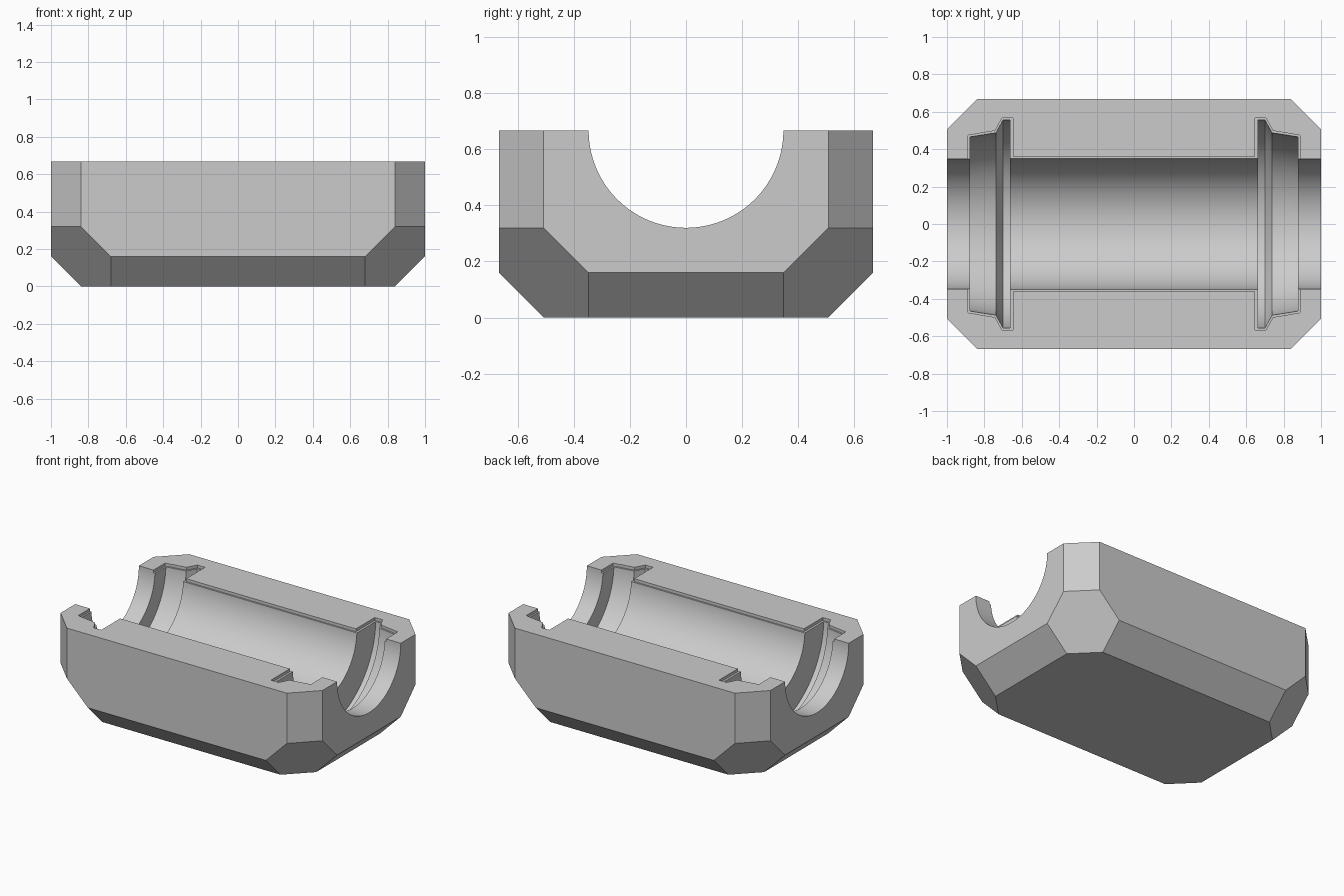
import bpy
import bmesh
import math

if "Cube" in bpy.data.objects:
    bpy.data.objects.remove(bpy.data.objects["Cube"], do_unlink=True)

HX, HY, TOP = 1.0, 0.667, 0.667
C = 0.16          # chamfer size
SEGMENTS = 128

grey = bpy.data.materials.new("light_grey")
grey.use_nodes = True
colour = (0.6, 0.6, 0.6, 1)
grey.diffuse_color = colour
grey.node_tree.nodes["Principled BSDF"].inputs["Base Color"].default_value = colour


def make_object(name, bm):
    bmesh.ops.recalc_face_normals(bm, faces=bm.faces[:])
    mesh = bpy.data.meshes.new(name)
    bm.to_mesh(mesh)
    bm.free()
    mesh.materials.append(grey)
    obj = bpy.data.objects.new(name, mesh)
    bpy.context.collection.objects.link(obj)
    return obj


def mirrored(half):
    """Profile from the +x end to its mirror at the -x end."""
    return half + [(-x, r) for x, r in reversed(half)]


# Block with chamfered sides and bottom, and six-sided corner cuts
bm = bmesh.new()
insets = [(C, 0, 2 * C), (0, C, 2 * C), (0, 2 * C, C),
          (C, 2 * C, 0), (2 * C, C, 0), (2 * C, 0, C),
          (C, 0, TOP), (0, C, TOP)]
for sx in (-1, 1):
    for sy in (-1, 1):
        for a, b, z in insets:
            bm.verts.new((sx * (HX - a), sy * (HY - b), z))
bmesh.ops.convex_hull(bm, input=bm.verts[:])
bmesh.ops.dissolve_limit(bm, angle_limit=0.01, verts=bm.verts[:], edges=bm.edges[:])
block = make_object("half_mould_block", bm)

# Turned cavity: end bores, tapered grooves and the long middle bore
profile = mirrored([(1.1, 0.347), (0.877, 0.347), (0.877, 0.466), (0.738, 0.488),
                    (0.70, 0.556), (0.663, 0.556), (0.663, 0.35)])
bm = bmesh.new()
rings = []
for x, r in profile:
    ring = []
    for i in range(SEGMENTS):
        t = 2 * math.pi * (i + 0.5) / SEGMENTS
        ring.append(bm.verts.new((x, r * math.cos(t), TOP + r * math.sin(t))))
    rings.append(ring)
for a, b in zip(rings, rings[1:]):
    for i in range(SEGMENTS):
        j = (i + 1) % SEGMENTS
        bm.faces.new((a[i], a[j], b[j], b[i]))
bm.faces.new(rings[0])
bm.faces.new(rings[-1])
cavity = make_object("cavity_cutter", bm)

# Shallow ledge that follows the cavity outline on the top face
outline = mirrored([(0.888, 0.474), (0.742, 0.499), (0.706, 0.566),
                    (0.648, 0.566), (0.648, 0.36)])
loop = outline + [(x, -y) for x, y in reversed(outline)]
bm = bmesh.new()
base = bm.faces.new([bm.verts.new((x, y, TOP - 0.02)) for x, y in loop])
extruded = bmesh.ops.extrude_face_region(bm, geom=[base], use_keep_orig=True)
for v in extruded["geom"]:
    if isinstance(v, bmesh.types.BMVert):
        v.co.z = TOP + 0.1
ledge = make_object("ledge_cutter", bm)

# Cut the cavity and the ledge out of the block
bpy.ops.object.select_all(action="DESELECT")
bpy.context.view_layer.objects.active = block
block.select_set(True)
for cutter in (cavity, ledge):
    cutter.hide_render = True
    cut = block.modifiers.new(cutter.name, "BOOLEAN")
    cut.operation = "DIFFERENCE"
    cut.solver = "EXACT"
    cut.object = cutter
    bpy.ops.object.modifier_apply(modifier=cut.name)
    bpy.data.objects.remove(cutter, do_unlink=True)

bpy.ops.object.shade_smooth_by_angle(angle=math.radians(20))
